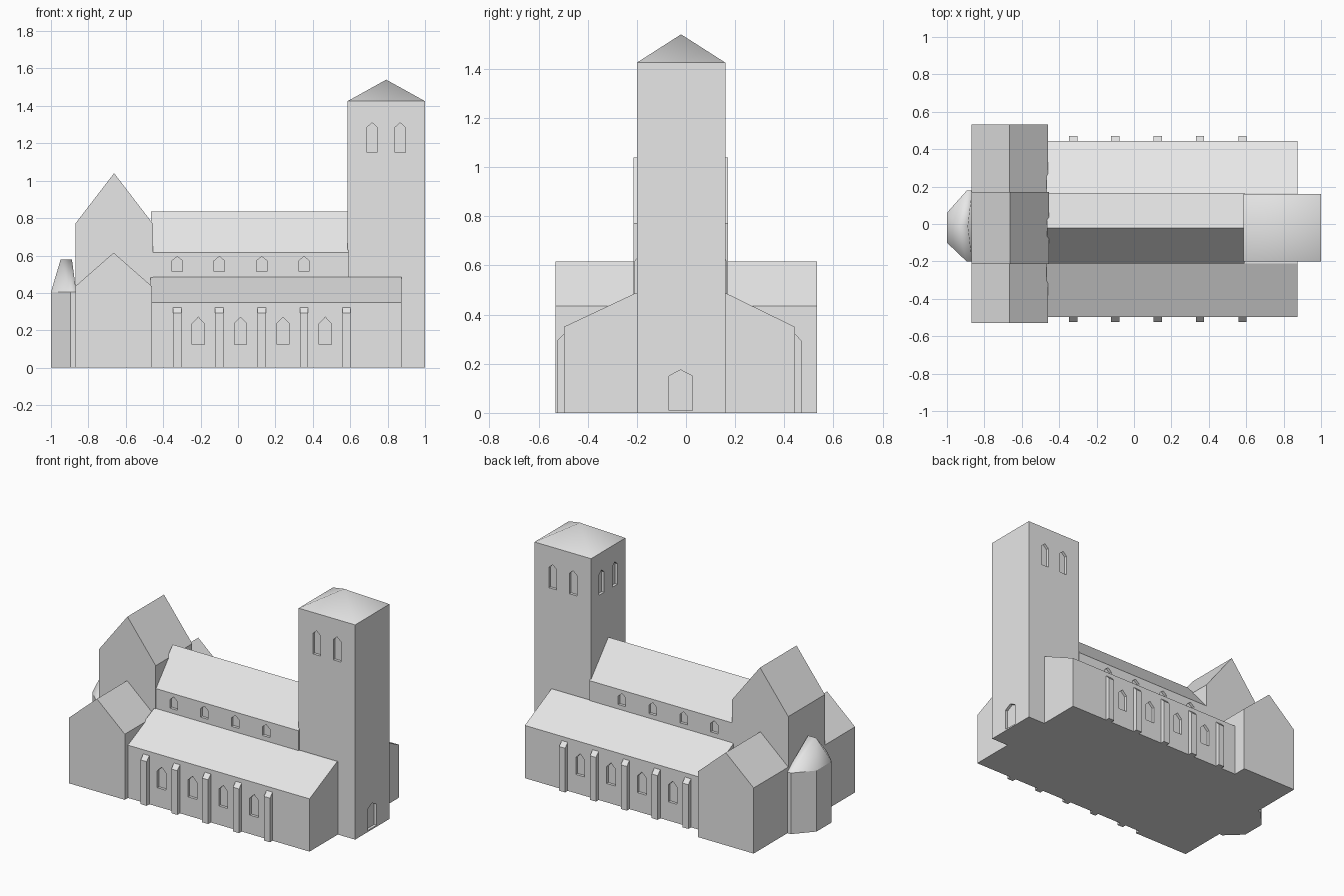
import bpy, bmesh

if "Cube" in bpy.data.objects:
    bpy.data.objects.remove(bpy.data.objects["Cube"])

stone = bpy.data.materials.new("light_grey_stone")
stone.diffuse_color = (0.8, 0.8, 0.8, 1)
stone.use_nodes = True
stone.node_tree.nodes["Principled BSDF"].inputs["Base Color"].default_value = stone.diffuse_color
CY = -0.02  # y of the long axis of the church


def make(name, verts, faces):
    bm = bmesh.new()
    vs = [bm.verts.new(v) for v in verts]
    for f in faces:
        bm.faces.new([vs[i] for i in f])
    bmesh.ops.recalc_face_normals(bm, faces=bm.faces)
    me = bpy.data.meshes.new(name)
    bm.to_mesh(me)
    bm.free()
    me.materials.append(stone)
    ob = bpy.data.objects.new(name, me)
    bpy.context.collection.objects.link(ob)
    return ob


def prism(name, pts, axis, a, b):
    """Extrude a profile: axis x takes (y, z), y takes (x, z), z takes (x, y)."""
    def place(p, t):
        return {"x": (t, *p), "y": (p[0], t, p[1]), "z": (*p, t)}[axis]
    n = len(pts)
    verts = [place(p, t) for t in (a, b) for p in pts]
    faces = [range(n), range(n, 2 * n)]
    faces += [(i, (i + 1) % n, n + (i + 1) % n, n + i) for i in range(n)]
    return make(name, verts, faces)


def gable(lo, hi, eave, ridge):
    return [(lo, 0), (hi, 0), (hi, eave), ((lo + hi) / 2, ridge), (lo, eave)]


def pointed(c, w, sill, shoulder, tip):
    return [(c - w / 2, sill), (c + w / 2, sill), (c + w / 2, shoulder),
            (c, tip), (c - w / 2, shoulder)]


def recess(ob, axis, wall, outlines, depth=0.018):
    """Sink pointed openings into a wall plane."""
    for o in outlines:
        cut = prism("opening_cutter", o, axis, wall - depth, wall + depth)
        cut.hide_render = True
        mod = ob.modifiers.new("opening", "BOOLEAN")
        mod.operation, mod.solver, mod.object = "DIFFERENCE", "EXACT", cut
        bpy.context.view_layer.objects.active = ob
        bpy.ops.object.modifier_apply(modifier=mod.name)
        bpy.data.objects.remove(cut)


def smooth(ob):
    for p in ob.data.polygons:
        p.use_smooth = True


# Nave with clerestory windows
bays = [-0.325, -0.1, 0.127, 0.353, 0.58]
nave = prism("nave", gable(-0.21, 0.167, 0.617, 0.835), "x", -0.465, 0.592)
for wall in (-0.21, 0.167):
    recess(nave, "y", wall, [pointed(x, 0.055, 0.515, 0.572, 0.595) for x in bays[:4]])

# Side aisles with windows and buttresses
for side, inner, outer, s in (("front", -0.21, -0.497, -1), ("back", 0.167, 0.443, 1)):
    deep = inner - s * 0.04
    aisle = prism(side + "_aisle", [(deep, 0), (outer, 0), (outer, 0.35),
                                    (inner, 0.485), (deep, 0.485)], "x", -0.468, 0.873)
    recess(aisle, "y", outer,
           [pointed((a + b) / 2, 0.065, 0.125, 0.237, 0.27) for a, b in zip(bays, bays[1:])])
    tip = outer + s * 0.028
    for x in bays:
        prism(side + "_buttress", [(outer - s * 0.01, 0), (tip, 0), (tip, 0.293),
                                   (outer, 0.322), (outer - s * 0.01, 0.322)],
              "x", x - 0.022, x + 0.022)

# Tall crossing and lower transept arms
prism("crossing", gable(-0.87, -0.455, 0.77, 1.04), "y", -0.213, 0.17)
prism("front_transept", gable(-0.87, -0.46, 0.435, 0.615), "y", -0.53, -0.2)
prism("back_transept", gable(-0.87, -0.46, 0.435, 0.615), "y", 0.16, 0.533)

# Tower with belfry windows on three sides and a door
tower = prism("tower", [(0.585, -0.2), (1, -0.2), (1, 0.16), (0.585, 0.16)], "z", 0, 1.425)
for wall in (-0.2, 0.16):
    recess(tower, "y", wall, [pointed(x, 0.055, 1.15, 1.285, 1.31) for x in (0.717, 0.867)])
recess(tower, "x", 0.585,
       [pointed(CY + d, 0.055, 1.15, 1.285, 1.31) for d in (-0.07, 0.07)])
recess(tower, "x", 1.0, [pointed(-0.022, 0.095, 0.01, 0.15, 0.175)])
roof = make("tower_roof",
            [(0.585, -0.2, 1.425), (1, -0.2, 1.425), (1, 0.16, 1.425),
             (0.585, 0.16, 1.425), (0.7925, CY, 1.54)],
            [(0, 1, 4), (1, 2, 4), (2, 3, 4), (3, 0, 4)])
smooth(roof)

# Apse with hipped roof
plan = [(-0.865, -0.2), (-0.895, -0.2), (-1, -0.1), (-1, 0.06), (-0.895, 0.178), (-0.865, 0.178)]
prism("apse", plan, "z", 0, 0.405)
apse_roof = make("apse_roof",
                 [(x, y, 0.405) for x, y in plan] + [(-0.948, -0.012, 0.58), (-0.888, -0.012, 0.58)],
                 [(0, 1, 7), (1, 6, 7), (1, 2, 6), (2, 3, 6), (3, 4, 6),
                  (4, 7, 6), (4, 5, 7), (5, 0, 7)])
smooth(apse_roof)
